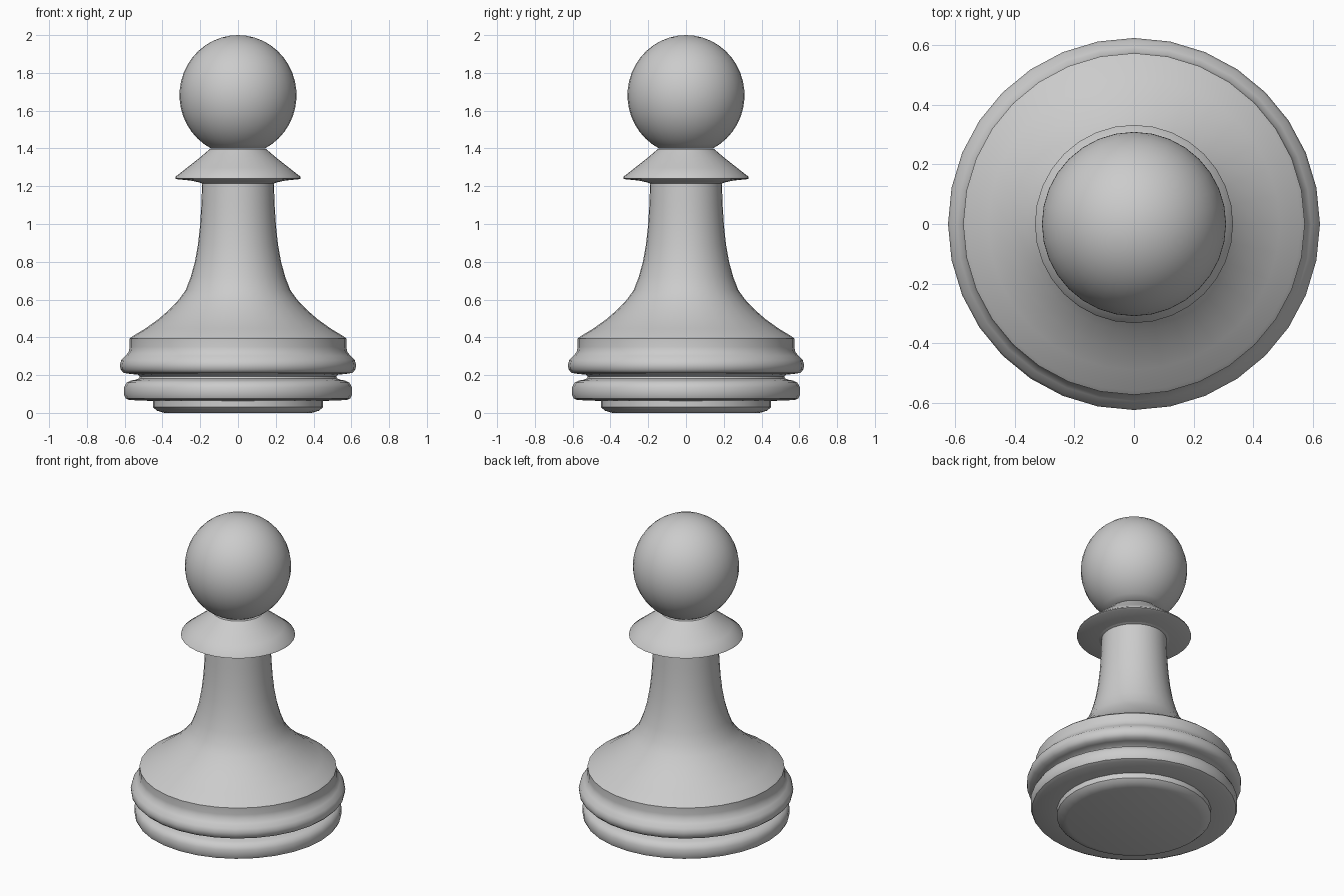
import bpy, math

if "Cube" in bpy.data.objects:
    bpy.data.objects.remove(bpy.data.objects["Cube"])

SEGMENTS = 32


def lathe(name, profile, angle=40):
    """Revolve a (radius, height) profile around z; radius 0 closes to a point."""
    verts, rings, faces = [], [], []
    for r, z in profile:
        if r == 0:
            rings.append([len(verts)] * SEGMENTS)
            verts.append((0, 0, z))
        else:
            rings.append(list(range(len(verts), len(verts) + SEGMENTS)))
            for i in range(SEGMENTS):
                a = math.tau * i / SEGMENTS
                verts.append((r * math.cos(a), r * math.sin(a), z))
    for lo, hi in zip(rings, rings[1:]):
        for i in range(SEGMENTS):
            j = (i + 1) % SEGMENTS
            quad = [lo[i], lo[j], hi[j], hi[i]]
            faces.append(list(dict.fromkeys(quad)))
    mesh = bpy.data.meshes.new(name)
    mesh.from_pydata(verts, [], faces)
    obj = bpy.data.objects.new(name, mesh)
    bpy.context.collection.objects.link(obj)
    bpy.ops.object.select_all(action='DESELECT')
    obj.select_set(True)
    bpy.context.view_layer.objects.active = obj
    bpy.ops.object.shade_smooth_by_angle(angle=math.radians(angle))
    return obj


# Foot disc, two rounded base rings with a groove, and a flared stem
base = [(0, 0), (0.39, 0.0), (0.43, 0.012), (0.45, 0.03), (0.45, 0.063),
        (0.575, 0.068), (0.595, 0.077), (0.603, 0.095), (0.603, 0.135),
        (0.59, 0.16), (0.565, 0.172), (0.545, 0.175), (0.525, 0.182),
        (0.52, 0.192), (0.53, 0.202), (0.575, 0.207), (0.605, 0.212),
        (0.622, 0.23), (0.625, 0.255), (0.618, 0.28), (0.595, 0.302),
        (0.578, 0.325), (0.574, 0.35), (0.574, 0.393)]
stem = [(0.56, 0.405), (0.49, 0.447), (0.42, 0.497), (0.36, 0.55),
        (0.313, 0.60), (0.277, 0.65), (0.25, 0.72), (0.228, 0.80),
        (0.212, 0.89), (0.201, 0.99), (0.194, 1.10), (0.19, 1.215)]

# Sloping collar with a thin rim
collar = [(0.205, 1.22), (0.25, 1.23), (0.322, 1.237), (0.333, 1.242),
          (0.33, 1.251), (0.27, 1.298), (0.21, 1.345), (0.165, 1.383),
          (0.15, 1.396)]

# Slightly tall ball head rising from the collar
start, steps = -1.095, 18
head = []
for k in range(steps):
    t = start + (math.pi / 2 - start) * k / steps
    head.append((0.31 * math.cos(t), 1.682 + 0.318 * math.sin(t)))
head.append((0, 2.0))

lathe("base_and_stem", base + stem + collar[:1] + [(0, 1.22)])
lathe("collar", [(0, 1.22)] + collar + [(0, 1.396)])
lathe("ball_head", [(0, head[0][1])] + head)
